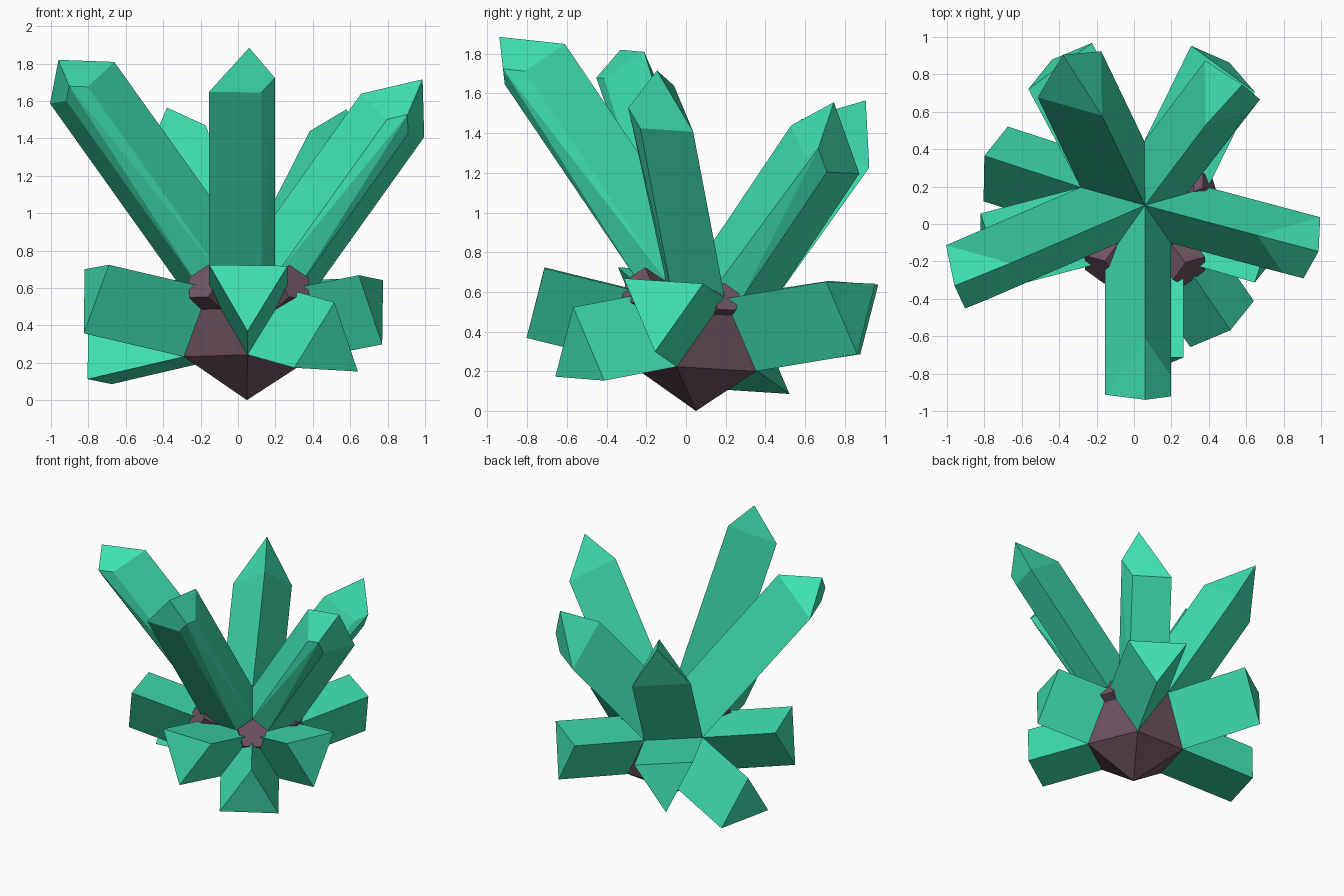
import bpy, bmesh
from math import radians, cos, sin
from mathutils import Vector

if "Cube" in bpy.data.objects:
    bpy.data.objects.remove(bpy.data.objects["Cube"])

R = 0.4
CENTRE = Vector((0.053, 0.075, 0.4))
AXIS = Vector((0.0134, 0.062, 1)).normalized()
TILT = Vector((0, 0, 1)).rotation_difference(AXIS)


def material(name, rgb):
    m = bpy.data.materials.new(name)
    m.diffuse_color = (*rgb, 1)
    m.use_nodes = True
    m.node_tree.nodes["Principled BSDF"].inputs["Base Color"].default_value = m.diffuse_color
    return m


GREEN = material("green_crystal", (0.05, 0.76, 0.44))
ROCK = material("dark_rock", (0.16, 0.09, 0.12))


def hull_object(name, points, mat):
    """Flat-faced convex solid around the points."""
    bm = bmesh.new()
    for p in points:
        bm.verts.new(p)
    res = bmesh.ops.convex_hull(bm, input=bm.verts[:])
    junk = [g for g in res["geom_interior"] + res["geom_unused"]
            if isinstance(g, bmesh.types.BMVert)]
    if junk:
        bmesh.ops.delete(bm, geom=list(set(junk)), context='VERTS')
    bmesh.ops.dissolve_limit(bm, angle_limit=radians(0.5), verts=bm.verts[:], edges=bm.edges[:])
    bmesh.ops.recalc_face_normals(bm, faces=bm.faces[:])
    me = bpy.data.meshes.new(name)
    bm.to_mesh(me)
    bm.free()
    me.materials.append(mat)
    ob = bpy.data.objects.new(name, me)
    bpy.context.collection.objects.link(ob)
    return ob


def place(angle, z):
    """Corner of the tilted icosahedron: ring angle and ring height sign."""
    a = radians(angle)
    r = R * 0.8944
    return CENTRE + TILT @ Vector((r * cos(a), r * sin(a), z * R * 0.4472))


# Corners of the base rock
TOP, BOTTOM = CENTRE + AXIS * R, CENTRE - AXIS * R
UP = {a: place(a, 1) for a in (-126, -54, 18, 90, 162)}
LOW = {a: place(a, -1) for a in (-90, -18, 54, 126, 198)}
corners = [TOP, BOTTOM, *UP.values(), *LOW.values()]
hull_object("base_rock", corners, ROCK)


# Five-sided rock stubs between the crystals
for a, t, out in ((-126, 0.31, 0.06), (-54, 0.31, 0.07), (18, 0.23, 0.01)):
    v = UP[a]
    d = (v - CENTRE).normalized()
    near = [c for c in corners if 0.1 < (c - v).length < 0.5]
    ring = [v.lerp(c, t) for c in near]
    rise = out + (v - ring[0]).dot(d)
    hull_object("rock_stub", ring + [p + d * rise for p in ring], ROCK)


# Tall pointed crystals: ridge at the top corner, one long edge may be chamfered
def tall_crystal(name, plain, cut, offset, tip, chamfer=True):
    off, tip = Vector(offset), Vector(tip)
    b, f, g = TOP, UP[plain], UP[cut]
    base = [b, f, g.lerp(b, 1 / 3), g.lerp(f, 1 / 3)] if chamfer else [b, f, g]
    pts = base + [p + off for p in base] + [tip]
    if chamfer:
        pts.append((g + off).lerp(tip, 1 / 3))
    hull_object(name, pts, GREEN)


tall_crystal("tall_crystal_front", -126, -54, (0, -0.71, 1.05), (0.06, -0.94, 1.885))
tall_crystal("tall_crystal_left", 162, -126, (-0.72, -0.31, 1.01), (-0.96, -0.33, 1.82))
tall_crystal("tall_crystal_right", 18, -54, (0.6, -0.16, 0.84), (0.987, -0.146, 1.716))
tall_crystal("tall_crystal_back_right", 90, 18, (0.325, 0.43, 0.64), (0.58, 0.745, 1.556))
tall_crystal("tall_crystal_back_left", 90, 162, (-0.23, 0.48, 0.67), (-0.38, 0.905, 1.565), False)


# Low blunt crystals: three-sided prisms pushed out of the middle band
def low_crystal(name, face, offset):
    hull_object(name, face + [p + Vector(offset) for p in face], GREEN)


low_crystal("low_crystal_front", [UP[-126], UP[-54], LOW[-90]], (0, -0.51, 0.125))
low_crystal("low_crystal_left", [UP[-126], UP[162], LOW[198]], (-0.535, -0.14, 0.125))
low_crystal("low_crystal_right", [UP[-54], UP[18], LOW[-18]], (0.38, -0.11, 0.075))
low_crystal("low_crystal_back_right", [UP[18], UP[90], LOW[54]], (0.25, 0.51, 0.085))
low_crystal("low_crystal_back_left", [UP[90], UP[162], LOW[126]], (-0.28, 0.525, 0.08))
low_crystal("low_crystal_front_right", [UP[-54], LOW[-90], LOW[-18]], (0.25, -0.365, -0.07))
low_crystal("low_crystal_far_left", [UP[162], LOW[126], LOW[198]], (-0.515, 0.168, -0.12))
